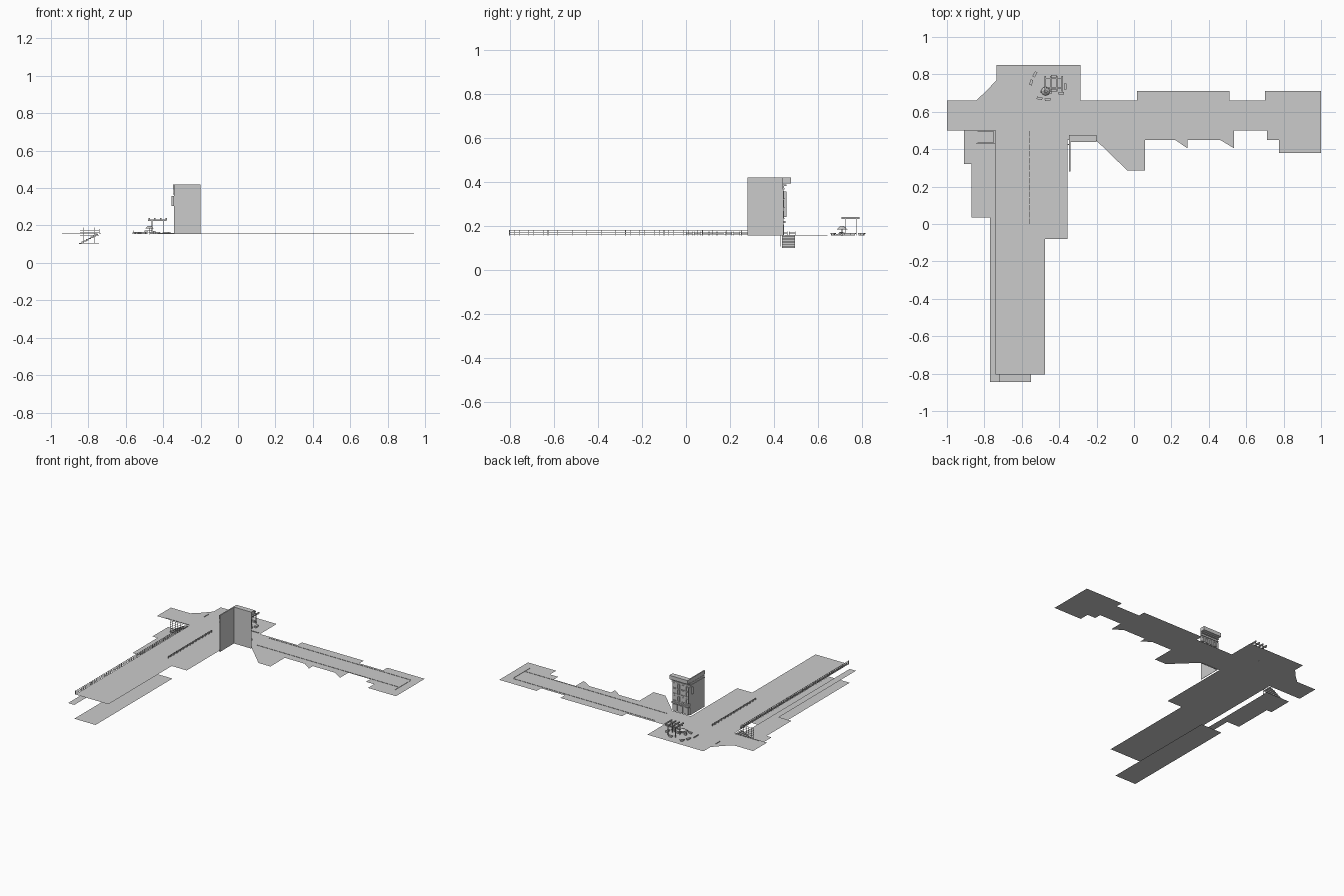
import bpy, bmesh, math
from mathutils import Matrix, Vector

G = 0.155  # street level


def finish(name, bm):
    me = bpy.data.meshes.new(name)
    bm.to_mesh(me)
    bm.free()
    ob = bpy.data.objects.new(name, me)
    bpy.context.collection.objects.link(ob)
    return ob


def plate(name, pts, z):
    bm = bmesh.new()
    f = bm.faces.new([bm.verts.new((x, y, z)) for x, y in pts])
    f.normal_update()
    if f.normal.z < 0:
        f.normal_flip()
    return finish(name, bm)


def boxes(name, items):
    # each item: x0, x1, y0, y1, z0, z1 and an optional turn about z in degrees
    bm = bmesh.new()
    for it in items:
        x0, x1, y0, y1, z0, z1 = it[:6]
        turn = math.radians(it[6]) if len(it) > 6 else 0
        m = (Matrix.Translation(((x0 + x1) / 2, (y0 + y1) / 2, (z0 + z1) / 2))
             @ Matrix.Rotation(turn, 4, 'Z')
             @ Matrix.Diagonal((x1 - x0, y1 - y0, z1 - z0, 1)))
        bmesh.ops.create_cube(bm, size=1, matrix=m)
    return finish(name, bm)


# Street surface: one flat sheet
plate("street", [
    (-1, .5), (-.74, .5), (-.74, -.805), (-.475, -.805), (-.475, -.08), (-.355, -.08),
    (-.355, .45), (-.205, .45), (-.035, .285), (.06, .285), (.06, .45), (.22, .45),
    (.285, .405), (.285, .45), (.46, .45), (.535, .405), (.535, .5), (.71, .5),
    (.71, .45), (.775, .45), (.775, .38), (1, .38), (1, .71), (.7, .71), (.7, .66),
    (.51, .66), (.51, .71), (.015, .71), (.015, .66), (-.285, .66), (-.285, .85),
    (-.735, .85), (-.735, .77), (-.79, .71), (-.845, .66), (-1, .66)], G)

# Lower walkway and the bottom channel
plate("lower_walkway", [(-.91, .5), (-.91, .32), (-.87, .32), (-.87, .035), (-.77, .035),
                        (-.77, -.845), (-.72, -.845), (-.72, .5)], .1)
plate("channel_bed", [(-.72, -.845), (-.55, -.845), (-.55, .035), (-.72, .035)], 0)

# Low curbs
boxes("curbs", [(-.2, .94, .64, .643, G, G + .002), (-.2, .94, .505, .508, G, G + .002),
                (.937, .94, .45, .64, G, G + .002), (-.94, -.75, .505, .508, G, G + .002)])

# Riverside railing
rail = [(-.741, -.738, -.805, .43, z - .001, z + .001) for z in (.162, .17, .179)]
n = 56
for i in range(n + 1):
    y = -.803 + 1.23 * i / n
    w = .002 if i % 8 == 0 else .0006
    rail.append((-.7395 - w, -.7395 + w, y - w, y + w, G, .181 if i % 8 == 0 else .178))
boxes("riverside_railing", rail)

# Median fence in short panels
fence = []
for i in range(14):
    y = i * .036
    fence += [(-.562, -.559, y, y + .03, z, z + .002) for z in (.162, .17)]
    fence += [(-.562, -.559, y + d, y + d + .002, G, .173) for d in (0, .028)]
boxes("median_fence", fence)

# Stairs from the walkway up to the street
steps = 8
run = .1 / steps
stair = []
for i in range(steps):
    x = -.85 + run * i
    z = .1 + (G - .1) * (i + 1) / steps
    stair.append((x, x + run + .002, .437, .495, z - .007, z))
boxes("stairs", stair)
grid = [(-.845 + .0196 * i, -.8435 + .0196 * i, .43, .432, .105, .19) for i in range(6)]
grid += [(-.845, -.7435, .43, .432, .105 + .0139 * i, .1065 + .0139 * i) for i in range(7)]
boxes("stair_grille", grid)

# Corner building: only its two street walls
X, Y = -.343, .443
boxes("building_walls", [(X, -.2, Y - .002, Y, G, .372), (X, X + .002, .28, Y, G, .372)])


def cornice(name, out_back, out_left, z0, z1):
    boxes(name, [(X - out_left, -.2, Y - .004, Y + out_back, z0, z1),
                 (X - out_left, X + .004, .28, Y - .004, z0, z1)])


cornice("lower_ledge", .006, .004, .366, .372)
cornice("frieze", .002, .001, .372, .394)
cornice("cornice_step", .015, .003, .381, .388)
cornice("roof_slab", .034, .004, .393, .42)

# Windows, sills and doors on the back wall and the left wall
frames, panes = [], []
for z in (.235, .285, .325):
    for i in range(4):
        x = X + .014 + i * .034
        h = .03
        frames += [(x, x + .002, Y, Y + .004, z, z + h), (x + .016, x + .018, Y, Y + .004, z, z + h),
                   (x, x + .018, Y, Y + .004, z + h, z + h + .003),
                   (x - .002, x + .02, Y, Y + .007, z - .003, z)]
        panes.append((x + .002, x + .016, Y, Y + .001, z, z + h))
boxes("window_frames", frames)
boxes("window_panes", panes)
boxes("shop_fronts", [(X + .012 + i * .045, X + .045 + i * .045, Y, Y + .004, G, .205) for i in range(3)])
boxes("shop_awning", [(X, -.2, Y, Y + .01, .212, .222)])
boxes("blank_signs", [(X + .002, X + .008, Y, Y + .015, .24, .355),
                      (X - .012, X, Y - .02, Y - .015, .305, .357)])

# Pergola on the small square
per = [(x, x + .004, y, y + .004, G, .226) for x in (-.462, -.402) for y in (.725, .775)]
per += [(-.482, -.382, y, y + .004, .224, .231) for y in (.725, .775)]
per += [(-.478 + i * .03, -.47 + i * .03, .708, .79, .231, .239) for i in range(4)]
boxes("pergola", per)

# Parasol with table
bm = bmesh.new()
for r1, r2, d, z in ((.024, .008, .014, .191), (.0015, .0015, .035, .17), (.012, .012, .003, .171)):
    bmesh.ops.create_cone(bm, cap_ends=True, segments=8, radius1=r1, radius2=r2, depth=d,
                          matrix=Matrix.Translation((-.473, .71, z)))
finish("parasol_table", bm)

# Benches, planters and a low border
seats = []
for x, y, a in ((-.53, .8, 60), (-.55, .757, 80), (-.505, .672, -10), (-.462, .665, 5),
                (-.43, .715, 0), (-.39, .7, 0), (-.43, .79, 0)):
    seats += [(x - .015, x + .015, y - .007, y + .007, .162, .166, a),
              (x - .012, x + .012, y - .005, y + .005, G, .162, a)]
boxes("benches", seats)
boxes("planters", [(-.5, -.485, .7, .715, G, .172), (-.455, -.44, .695, .71, G, .17),
                   (-.375, -.36, .72, .75, G, .166)])
boxes("square_border", [(-.43, -.3, .664, .667, G, .159), (-.567, -.564, .665, .72, G, .163),
                        (-.738, -.735, .665, .71, G, .159)])
